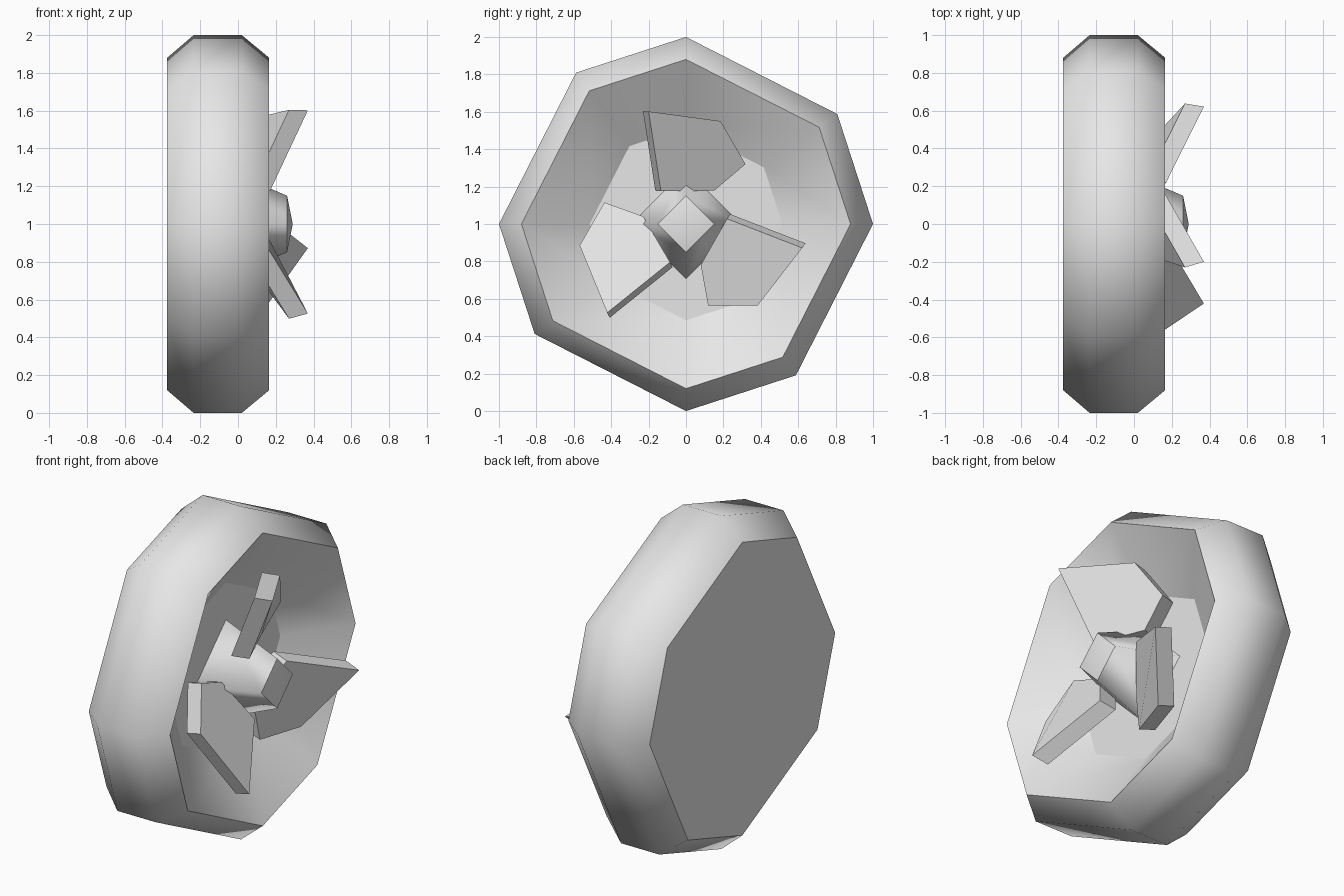
import bpy, bmesh
from math import radians, sin, cos
from mathutils import Matrix

cube = bpy.data.objects.get("Cube")
if cube:
    bpy.data.objects.remove(cube)

grey = bpy.data.materials.new("plain_grey")
grey.use_nodes = True
tone = (0.8, 0.8, 0.8, 1)
grey.diffuse_color = tone
grey.node_tree.nodes["Principled BSDF"].inputs["Base Color"].default_value = tone


def finish(name, bm):
    bmesh.ops.recalc_face_normals(bm, faces=bm.faces)
    mesh = bpy.data.meshes.new(name)
    bm.to_mesh(mesh)
    bm.free()
    mesh.materials.append(grey)
    obj = bpy.data.objects.new(name, mesh)
    obj.location.z = 1
    bpy.context.collection.objects.link(obj)
    return obj


def lathe(name, profile, angles, sharp):
    """Turn (x, radius) points around the x axis; rings listed in sharp stay creased."""
    bm = bmesh.new()
    rings = []
    for x, r in profile:
        if r == 0:
            rings.append([bm.verts.new((x, 0, 0))] * len(angles))
        else:
            rings.append([bm.verts.new((x, r * cos(a), r * sin(a))) for a in angles])
    for low, high in zip(rings, rings[1:]):
        for i in range(len(angles)):
            j = (i + 1) % len(angles)
            corners = dict.fromkeys((low[i], low[j], high[j], high[i]))
            bm.faces.new(list(corners)).smooth = True
    for k in sharp:
        ring = rings[k]
        for i, v in enumerate(ring):
            bm.edges.get((v, ring[(i + 1) % len(ring)])).smooth = False
    return finish(name, bm)


# Wheel shell: flat back, bevelled tread, dished front with a flat floor
octagon = [radians(q + a) for q in (0, 90, 180, 270) for a in (0, 36)]
lathe("wheel_shell",
      [(-0.375, 0), (-0.375, 0.88), (-0.235, 1), (0.02, 1),
       (0.165, 0.88), (-0.08, 0.515), (-0.08, 0)],
      octagon, sharp=(1, 4, 5))

# Four-sided tapered hub with a shallow pointed cap
diamond = [radians(q) for q in (0, 90, 180, 270)]
lathe("hub", [(-0.08, 0), (-0.08, 0.293), (0.26, 0.15), (0.29, 0)], diamond, sharp=(1, 2))

# Three slanted fan blades
outline = [(0.17, -0.134, 0.176), (0.05, 0.15, 0.178), (0.063, 0.318, 0.32),
           (0.15, 0.185, 0.55), (0.37, -0.2, 0.602)]
for n in range(3):
    bm = bmesh.new()
    face = bm.faces.new([bm.verts.new(p) for p in outline])
    back = bmesh.ops.extrude_face_region(bm, geom=[face], use_keep_orig=True)["geom"]
    moved = [v for v in back if isinstance(v, bmesh.types.BMVert)]
    bmesh.ops.translate(bm, verts=moved, vec=(-0.1, -0.03, 0.002))
    bm.transform(Matrix.Rotation(radians(120 * n), 4, "X"))
    finish(f"blade_{n + 1}", bm)
